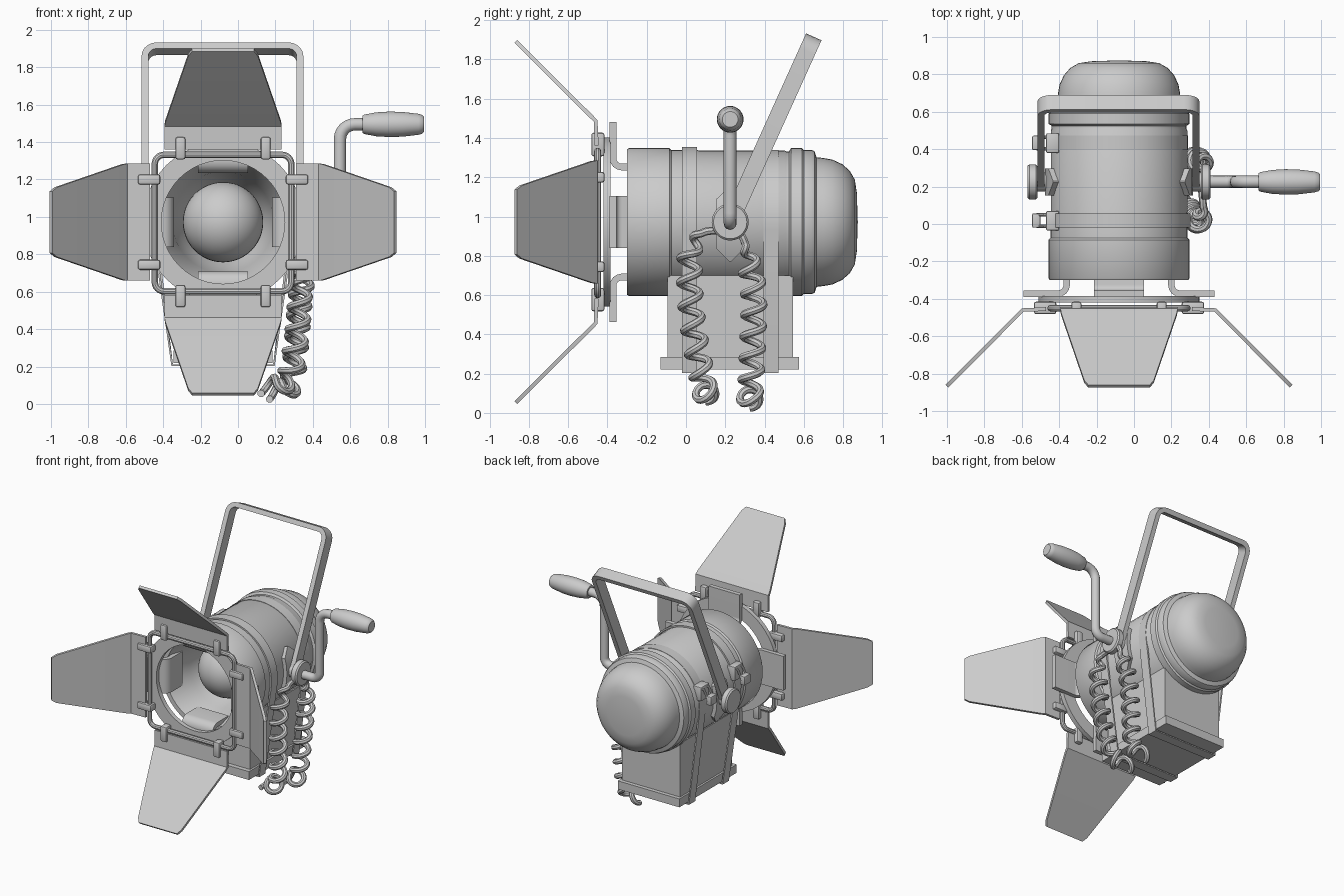
import bpy, bmesh, math
from mathutils import Vector, Matrix

if "Cube" in bpy.data.objects:
    bpy.data.objects.remove(bpy.data.objects["Cube"])

CX, CZ = -0.08, 0.972          # lamp axis, running along y
AXIS = Vector((CX, 0, CZ))
grey = bpy.data.materials.new("grey")
grey.diffuse_color = (0.6, 0.6, 0.6, 1)
grey.use_nodes = True
grey.node_tree.nodes["Principled BSDF"].inputs["Base Color"].default_value = grey.diffuse_color


def add(name, bm, loc=(0, 0, 0), solid=0):
    bmesh.ops.recalc_face_normals(bm, faces=bm.faces)
    me = bpy.data.meshes.new(name)
    bm.to_mesh(me)
    bm.free()
    me.materials.append(grey)
    ob = bpy.data.objects.new(name, me)
    ob.location = loc
    bpy.context.collection.objects.link(ob)
    if solid:
        m = ob.modifiers.new("thickness", 'SOLIDIFY')
        m.thickness, m.offset = solid, 0
    return ob


def lathe(name, profile, loc, axis='Y', n=48):
    """Spin (radius, distance) points round the chosen axis."""
    bm = bmesh.new()
    rings = []
    for r, t in profile:
        ring = []
        for i in range(1 if r == 0 else n):
            a = 2 * math.pi * i / n
            u, v = r * math.cos(a), r * math.sin(a)
            ring.append(bm.verts.new((u, t, v) if axis == 'Y' else (t, u, v)))
        rings.append(ring)
    for p, q in zip(rings, rings[1:]):
        for i in range(n):
            j = (i + 1) % n
            vs = [p[i % len(p)], p[j % len(p)], q[j % len(q)], q[i % len(q)]]
            bm.faces.new(list(dict.fromkeys(vs)))
    return add(name, bm, loc)


def strip(name, rows, loc=(0, 0, 0), solid=0.02, closed=False):
    """Sheet made from pairs of points, given a thickness."""
    bm = bmesh.new()
    vs = [[bm.verts.new(p) for p in row] for row in rows]
    for a, b in zip(vs, vs[1:] + (vs[:1] if closed else [])):
        bm.faces.new((a[0], a[1], b[1], b[0]))
    return add(name, bm, loc, solid)


def box(name, x, y, z, bevel=0, loc=(0, 0, 0)):
    bm = bmesh.new()
    bmesh.ops.create_cube(bm, size=1)
    for v in bm.verts:
        for i, (lo, hi) in enumerate((x, y, z)):
            v.co[i] = lo if v.co[i] < 0 else hi
    if bevel:
        bmesh.ops.bevel(bm, geom=bm.edges[:], offset=bevel, segments=2,
                        affect='EDGES', profile=0.5)
    return add(name, bm, loc)


def tube(name, pts, radius, closed=False, res=3):
    cu = bpy.data.curves.new(name, 'CURVE')
    cu.dimensions = '3D'
    cu.bevel_depth, cu.bevel_resolution, cu.use_fill_caps = radius, res, True
    sp = cu.splines.new('POLY')
    sp.points.add(len(pts) - 1)
    for p, co in zip(sp.points, pts):
        p.co = (*co, 1)
    sp.use_cyclic_u = closed
    cu.materials.append(grey)
    ob = bpy.data.objects.new(name, cu)
    bpy.context.collection.objects.link(ob)
    return ob


def arc(cx, cy, r, a0, a1, n=6):
    return [(cx + r * math.cos(math.radians(a0 + (a1 - a0) * i / n)),
             cy + r * math.sin(math.radians(a0 + (a1 - a0) * i / n))) for i in range(n + 1)]


def around(ob):
    """Repeat a part at four quarter turns about the lamp axis."""
    for k in range(1, 4):
        c = ob.copy()
        c.data = ob.data.copy()
        c.rotation_euler = (0, k * math.pi / 2, 0)
        bpy.context.collection.objects.link(c)


# housing: hollow front with reflector bowl, banded barrel, domed back
lathe("housing", [
    (0, .28), (.15, .25), (.24, .1), (.27, -.1), (.33, -.29), (.335, -.30), (.37, -.30), (.377, -.29),
    (.377, -.085), (.367, -.075), (.367, .055), (.365, .065), (.365, .5), (.36, .51), (.36, .525),
    (.377, .535), (.377, .59), (.367, .60), (.367, .64), (.36, .655), (.33, .665),
    (.326, .70), (.318, .745), (.295, .795), (.26, .835), (.215, .86), (.15, .87), (0, .875)], AXIS)
lathe("bulb", [(.215 * math.sin(math.pi * i / 20), -.215 * math.cos(math.pi * i / 20))
               if 0 < i < 20 else (0, -.215 if i == 0 else .215) for i in range(21)], AXIS)

# front ring
lathe("front_ring", [(.33, -.42), (.43, -.42), (.43, -.385), (.33, -.385), (.33, -.42)], AXIS)

# bent brackets joining ring and housing
bend = [(-.372, .51), (-.372, .33)] + arc(-.327, .325, .045, 180, 270, 4) + [(-.19, .28)]
around(strip("bracket", [[(-.133, y, r), (.133, y, r)] for y, r in bend], AXIS, .034))

# rounded square wire frame
h, cr = .365, .05
corners = [(h - cr, h - cr, 0), (cr - h, h - cr, 90), (cr - h, cr - h, 180), (h - cr, cr - h, 270)]
tube("door_frame", [(CX + x, -.45, CZ - .005 + z) for a, b, s in corners
                    for x, z in arc(a, b, cr, s, s + 90)], .018, True)

# barn doors and their clips
door = [(.313, .39, -.455), (.313, .515, -.46), (.31, .535, -.48), (.186, .895, -.842), (.165, .92, -.867)]
around(strip("barn_door", [[(-w, y, r), (w, y, r)] for w, r, y in door], AXIS, .02))
for s in (-1, 1):
    x = s * .228
    around(box("door_clip", (x - .027, x + .027), (-.482, -.415), (.335, .455), .012, AXIS))

# yoke: rounded U tilted back
hw, top, t = .4325, 1.035, .036
outer = [(hw, -.03)] + arc(hw - .08, top - .08, .08, 0, 90, 5) + \
    arc(.08 - hw, top - .08, .08, 90, 180, 5) + [(-hw, -.03)]
inner = [(hw - t, -.03)] + arc(hw - .08, top - .08, .08 - t, 0, 90, 5) + \
    arc(.08 - hw, top - .08, .08 - t, 90, 180, 5) + [(t - hw, -.03)]
bm = bmesh.new()
sec = [[bm.verts.new(p) for p in ((a, -.043, b), (a, .043, b), (c, .043, d), (c, -.043, d))]
       for (a, b), (c, d) in zip(outer, inner)]
for p, q in zip(sec, sec[1:]):
    for i in range(4):
        bm.faces.new((p[i], p[(i + 1) % 4], q[(i + 1) % 4], q[i]))
bm.faces.new(sec[0])
bm.faces.new(sec[-1])
yoke = add("yoke", bm, (CX - .003, .225, CZ))
yoke.rotation_euler.x = -math.radians(24.3)

# pivots: knobs, bosses and pointed plates wrapped on the barrel
for s in (-1, 1):
    lathe("pivot_knob", [(0, .36), (.05, .36), (.05, .437), (.085, .437), (.094, .445), (.094, .48),
                         (.085, .49), (0, .49)], (CX, .225, CZ), 'X', 32).scale.x = s
    rows = []
    for deg, w in ((-31, .004), (-20, .072), (-10, .072), (0, .072), (10, .072), (17, .072), (27, .004)):
        a = math.radians(deg)
        p = Vector((s * .38 * math.cos(a), .225, .38 * math.sin(a)))
        rows.append([p - Vector((0, w, 0)), p + Vector((0, w, 0))])
    strip("pivot_plate", rows, AXIS, .03)

# crank and handle
crank = [(.38, .965)] + arc(.49, 1.02, .055, -90, 0) + arc(.625, 1.415, .08, 180, 90) + [(.68, 1.495)]
tube("crank", [(x, .225, z) for x, z in crank], .033, res=4)
lathe("crank_handle", [(0, .665), (.045, .665), (.052, .675), (.064, .74), (.068, .81), (.066, .88),
                       (.056, .965), (.05, .985), (.04, .995), (0, .995)], (0, .225, 1.495), 'X', 32)

# control box with flange
box("control_box", (CX - .25, CX + .25), (-.095, .545), (.27, .70))
box("box_flange", (CX - .265, CX + .265), (-.13, .575), (.22, .285))

# straps round barrel and box, with buckles on the left
for y0, r in ((-.02, .377), (.395, .362)):
    path = arc(0, 0, r, -6, 186, 32) + [(-.272, -.765), (.272, -.765)]
    strip("strap", [[(x, y0, z), (x, y0 + .077, z)] for x, z in path], AXIS, .012, True)
    box("buckle_base", (-.47, -.40), (y0 - .015, y0 + .09), (1.04, 1.15), .008)
    box("buckle_lever", (-.545, -.50), (y0, y0 + .077), (1.02, 1.09), .008)
    for y in (y0 + .008, y0 + .069):
        tube("buckle_wire", [(-.52, y, 1.05), (-.48, y, 1.13), (-.43, y, 1.12)], .009, res=2)


def coil(name, spine, turns):
    """Coiled cable wound round a smooth spine."""
    pts, n = [], 360
    P = [Vector(spine[0])] + [Vector(p) for p in spine] + [Vector(spine[-1])]

    def at(u):
        i = min(int(u), len(spine) - 2)
        a, b, c, d = P[i:i + 4]
        f = u - i
        return 0.5 * (2 * b + (c - a) * f + (2 * a - 5 * b + 4 * c - d) * f * f
                      + (3 * b - a - 3 * c + d) * f ** 3)
    m = len(spine) - 1
    fine = [at(m * i / n) for i in range(n + 1)]
    dist = [0]
    for a, b in zip(fine, fine[1:]):
        dist.append(dist[-1] + (b - a).length)
    for i in range(n + 1):
        tan = (fine[min(i + 1, n)] - fine[max(i - 1, 0)]).normalized()
        side = tan.cross(Vector((0, 1, 0.02))).normalized()
        up = tan.cross(side)
        s = dist[i] / dist[-1]
        r = .05 * min(1, max(0, (s - .1) / .12))
        a = 2 * math.pi * turns * s
        pts.append(fine[i] + side * r * math.cos(a) + up * r * math.sin(a))
    tube(name, pts, .02, res=2)


coil("front_cable", [(.36, .2, .93), (.37, .08, .915), (.35, .025, .82), (.335, .02, .62), (.315, .045, .38),
                     (.28, .085, .17), (.22, .1, .095), (.13, .1, .105)], 9)
coil("rear_cable", [(.36, .24, .93), (.38, .29, .89), (.36, .325, .76), (.335, .345, .58), (.315, .34, .36),
                    (.295, .33, .15), (.26, .325, .075), (.17, .325, .075)], 9)

# make everything mesh and shade it
bpy.ops.object.select_all(action='SELECT')
bpy.context.view_layer.objects.active = yoke
bpy.ops.object.convert(target='MESH')
bpy.ops.object.shade_smooth_by_angle(angle=math.radians(35))
